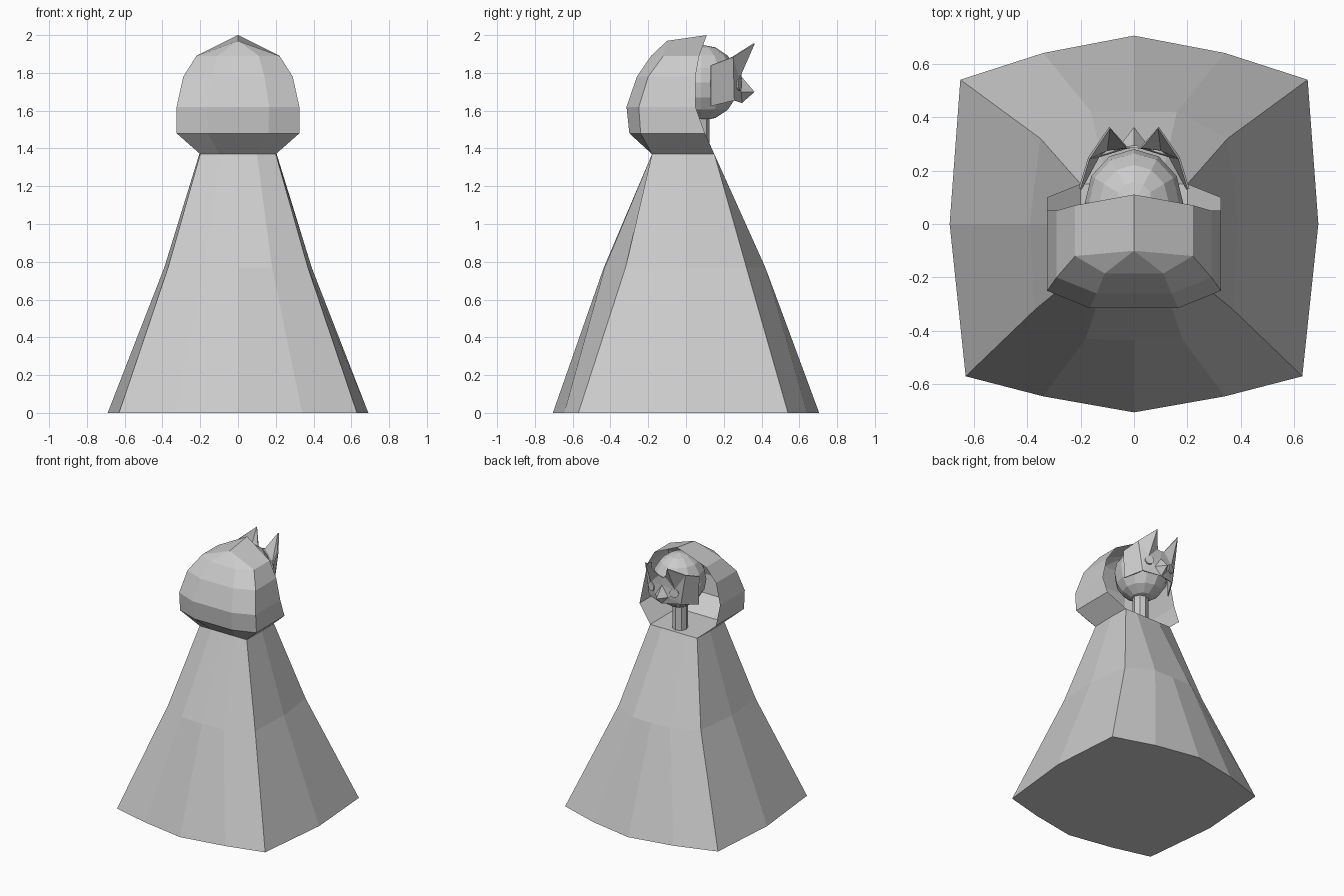
import bpy, bmesh, math
from mathutils import Vector

if "Cube" in bpy.data.objects:
    bpy.data.objects.remove(bpy.data.objects["Cube"])


def make_object(name, verts, faces):
    me = bpy.data.meshes.new(name)
    bm = bmesh.new()
    vs = [bm.verts.new(v) for v in verts]
    for f in faces:
        bm.faces.new([vs[i] for i in f])
    bmesh.ops.recalc_face_normals(bm, faces=bm.faces[:])
    bm.to_mesh(me)
    bm.free()
    ob = bpy.data.objects.new(name, me)
    bpy.context.collection.objects.link(ob)
    return ob


# cloak: half outlines (back centre -> front centre) at hem, waist and neck
cloak_rings = [
    (0.0, [(0, .705), (.34, .64), (.65, .54), (.69, 0), (.63, -.57), (.34, -.645), (0, -.705)]),
    (.77, [(0, .42), (.16, .42), (.35, .32), (.39, 0), (.37, -.32), (.18, -.43), (0, -.435)]),
    (1.37, [(0, .15), (.1, .15), (.2, .15), (.205, 0), (.2, -.18), (.1, -.18), (0, -.18)]),
]
verts, faces = [], []
for z, half in cloak_rings:
    loop = half + [(-x, y) for x, y in half[-2:0:-1]]
    verts += [(x, y, z) for x, y in loop]
n = 12
for r in range(2):
    for i in range(n):
        j = (i + 1) % n
        faces.append((r * n + i, r * n + j, (r + 1) * n + j, (r + 1) * n + i))
faces += [tuple(range(n)), tuple(range(2 * n, 3 * n))]
make_object("cloak", verts, faces)

# hood: open shell, half outline per height (rim, side corner, front)
hood_rings = [
    (1.37, [(.2, .15), (.2, -.18), (.1, -.18)]),
    (1.48, [(.325, .10), (.325, -.24), (.16, -.30)]),
    (1.62, [(.325, .05), (.325, -.25), (.165, -.315)]),
    (1.78, [(.29, .05), (.29, -.20), (.14, -.26)]),
    (1.89, [(.22, .07), (.22, -.12), (.11, -.185)]),
]
verts, faces = [], []
for z, half in hood_rings:
    verts += [(x, y, z) for x, y in half + [(-x, y) for x, y in half[::-1]]]
for r in range(4):
    for i in range(5):
        a = r * 6 + i
        faces.append((a, a + 1, a + 7, a + 6))
verts += [(0, .11, 2.0), (0, -.10, 1.97)]          # peak and crown ridge
p, c, t = 30, 31, 24
faces += [(t, p, c, t + 1), (t + 1, c, t + 2), (t + 2, c, t + 3),
          (t + 3, c, t + 4), (t + 4, c, p, t + 5)]
make_object("hood", verts, faces)

# head
bpy.ops.mesh.primitive_uv_sphere_add(segments=12, ring_count=8, radius=.2, location=(0, .08, 1.748))
head = bpy.context.object
head.name = "head"
head.scale = (.92, 1, 1.01)

# neck
bpy.ops.mesh.primitive_cylinder_add(vertices=8, radius=.055, depth=.24, location=(0, .07, 1.49))
bpy.context.object.name = "neck"

# animal mask with ears and pointed snout, half mesh mirrored
mask_verts = [
    (0, .285, 1.84), (.03, .285, 1.85), (.09, .357, 1.957), (.165, .245, 1.885),
    (.2, .13, 1.84), (.195, .13, 1.625), (.13, .25, 1.655), (0, .29, 1.645),
    (0, .285, 1.78), (0, .355, 1.70), (.10, .275, 1.77), (.05, .285, 1.70),
]
mask_faces = [(0, 1, 10, 8), (1, 2, 10), (2, 3, 10), (3, 4, 5, 6), (3, 6, 10),
              (8, 10, 11), (8, 11, 9), (9, 11, 7), (11, 10, 6), (11, 6, 7)]
mask = make_object("mask", mask_verts, mask_faces)
mirror = mask.modifiers.new("Mirror", "MIRROR")
mirror.use_clip = True
solid = mask.modifiers.new("Thickness", "SOLIDIFY")
solid.thickness = .008

# round eyes on the mask
for s, side in ((1, "right"), (-1, "left")):
    bpy.ops.mesh.primitive_cylinder_add(vertices=12, radius=.033, depth=.02, location=(s * .095, .277, 1.74))
    eye = bpy.context.object
    eye.name = "eye_" + side
    eye.rotation_euler = Vector((s * .35, 1, .05)).to_track_quat('Z', 'Y').to_euler()
